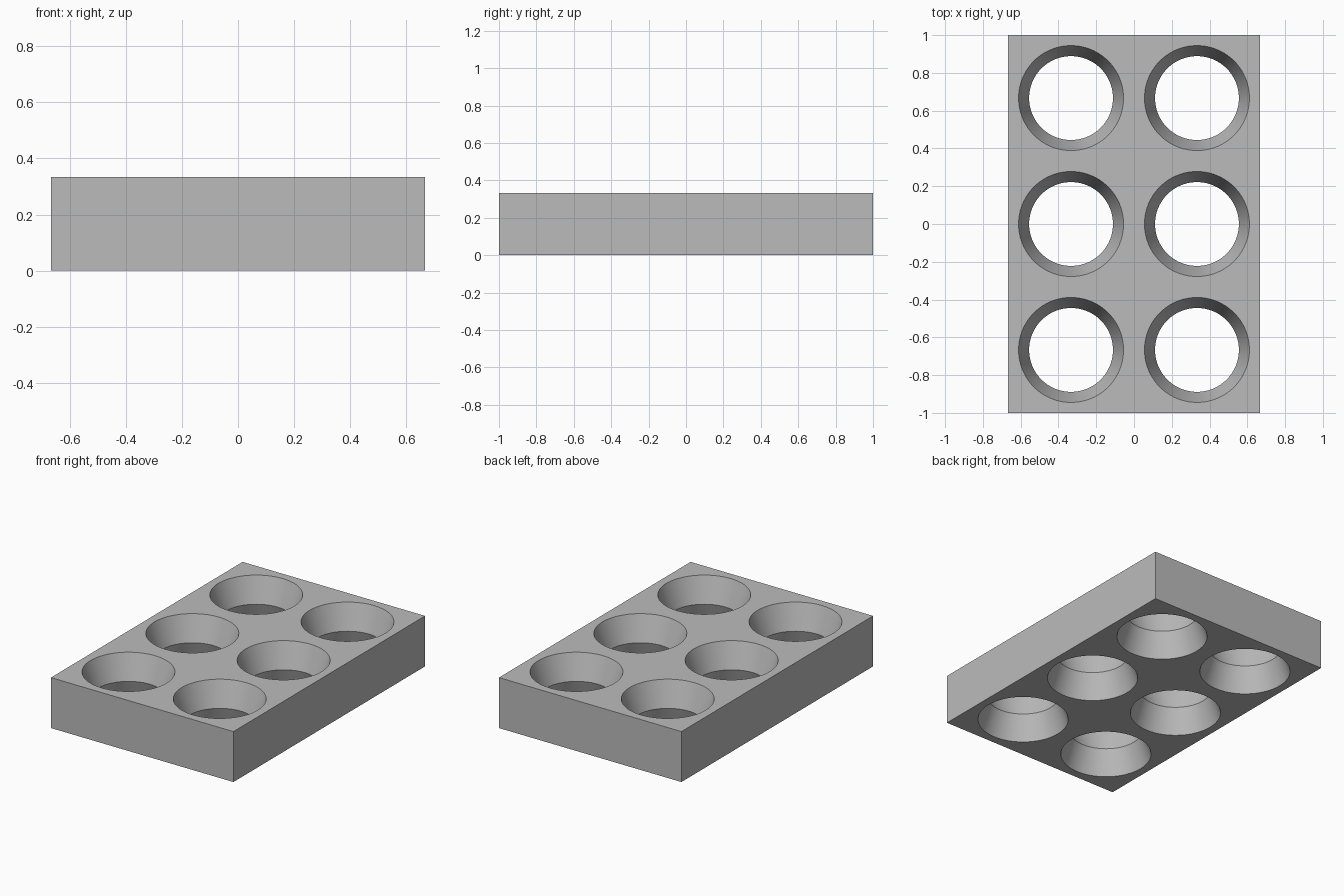
import bpy
import bmesh
import math
from mathutils import Matrix, Vector

cube = bpy.data.objects.get("Cube")
if cube:
    bpy.data.objects.remove(cube, do_unlink=True)

WIDTH, LENGTH, HEIGHT = 4 / 3, 2.0, 1 / 3
RIM, WAIST = 0.278, 0.222      # radii of each hole at the faces and at mid-height
PITCH = 2 / 3                  # spacing between hole centres
OVER = 0.02                    # how far the cutters pass the faces
MID = HEIGHT / 2

# Single plain material
grey = bpy.data.materials.new("plain grey")
grey.use_nodes = True
colour = (0.5, 0.5, 0.5, 1)
grey.diffuse_color = colour
grey.node_tree.nodes["Principled BSDF"].inputs["Base Color"].default_value = colour


def make_object(name, bm):
    mesh = bpy.data.meshes.new(name)
    bm.to_mesh(mesh)
    bm.free()
    mesh.materials.append(grey)
    obj = bpy.data.objects.new(name, mesh)
    bpy.context.collection.objects.link(obj)
    return obj


def add_hourglass(bm, x, y, sides=96):
    """Closed hourglass: three rings bridged and capped."""
    end = WAIST + (RIM - WAIST) * (MID + OVER) / MID
    rings = []
    for radius, z in ((end, -OVER), (WAIST, MID), (end, HEIGHT + OVER)):
        place = Matrix.Translation(Vector((x, y, z)))
        rings.append(bmesh.ops.create_circle(
            bm, segments=sides, radius=radius, matrix=place)["verts"])
    for low, high in zip(rings, rings[1:]):
        for i in range(sides):
            j = (i + 1) % sides
            bm.faces.new((low[i], low[j], high[j], high[i]))
    bm.faces.new(rings[0])
    bm.faces.new(rings[-1])


# Solid block
bm = bmesh.new()
bmesh.ops.create_cube(bm, size=1)
bmesh.ops.scale(bm, vec=(WIDTH, LENGTH, HEIGHT), verts=bm.verts)
bmesh.ops.translate(bm, vec=(0, 0, MID), verts=bm.verts)
tray = make_object("tray_block", bm)

# Two by three flared holes
bm = bmesh.new()
for column in (-0.5, 0.5):
    for row in (-1, 0, 1):
        add_hourglass(bm, column * PITCH, row * PITCH)
bmesh.ops.recalc_face_normals(bm, faces=bm.faces)
cutter = make_object("hole_cutter", bm)
cutter.hide_render = True

cut = tray.modifiers.new("holes", "BOOLEAN")
cut.operation = "DIFFERENCE"
cut.solver = "EXACT"
cut.object = cutter

bpy.ops.object.select_all(action="DESELECT")
tray.select_set(True)
bpy.context.view_layer.objects.active = tray
bpy.ops.object.modifier_apply(modifier=cut.name)
bpy.data.objects.remove(cutter, do_unlink=True)

# Smooth hole walls, sharp rims and waists
bpy.ops.object.shade_smooth_by_angle(angle=math.radians(25))
